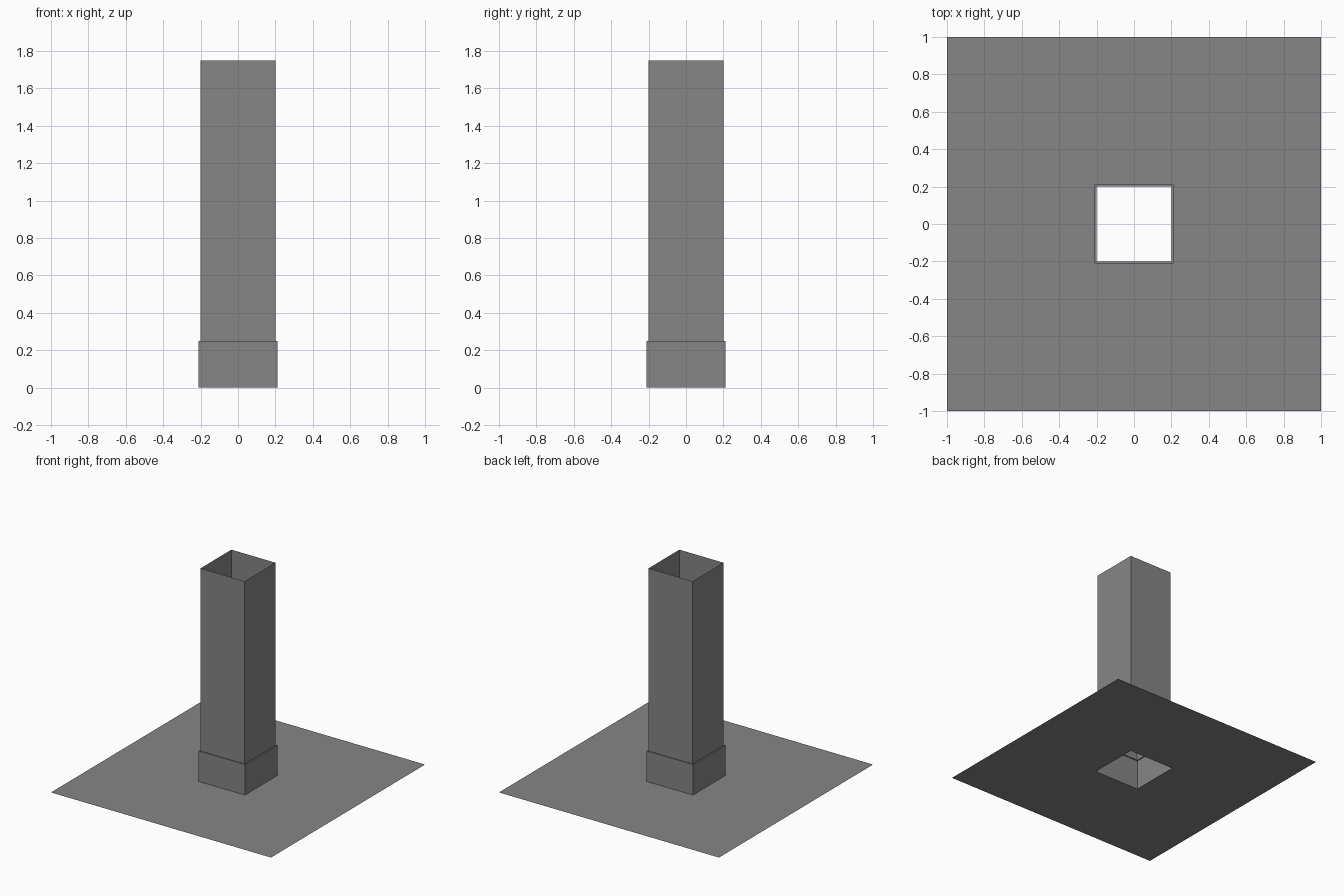
import bpy
import bmesh

cube = bpy.data.objects.get("Cube")
if cube:
    bpy.data.objects.remove(cube, do_unlink=True)

grey = bpy.data.materials.new("mid_grey")
grey.use_nodes = True
colour = (0.24, 0.24, 0.24, 1)
grey.diffuse_color = colour
grey.node_tree.nodes["Principled BSDF"].inputs["Base Color"].default_value = colour


def square_sweep(name, profile):
    """Sheet joining concentric squares, given as (half width, height)."""
    bm = bmesh.new()
    corners = [(1, -1), (1, 1), (-1, 1), (-1, -1)]
    rings = [[bm.verts.new((x * half, y * half, z)) for x, y in corners]
             for half, z in profile]
    for low, high in zip(rings, rings[1:]):
        for i in range(4):
            j = (i + 1) % 4
            bm.faces.new((low[i], low[j], high[j], high[i]))
    mesh = bpy.data.meshes.new(name)
    bm.to_mesh(mesh)
    bm.free()
    mesh.materials.append(grey)
    obj = bpy.data.objects.new(name, mesh)
    bpy.context.collection.objects.link(obj)
    return obj


plate, collar, shaft = 1.0, 0.21, 0.2
collar_top, shaft_top = 0.25, 1.75

# Flat ground sheet with a square opening
square_sweep("ground_plate", [(plate, 0), (collar, 0)])
# Low collar with a narrow ledge on top
square_sweep("base_collar", [(collar, 0), (collar, collar_top), (shaft, collar_top)])
# Tall open-ended square shaft
square_sweep("shaft", [(shaft, collar_top), (shaft, shaft_top)])
